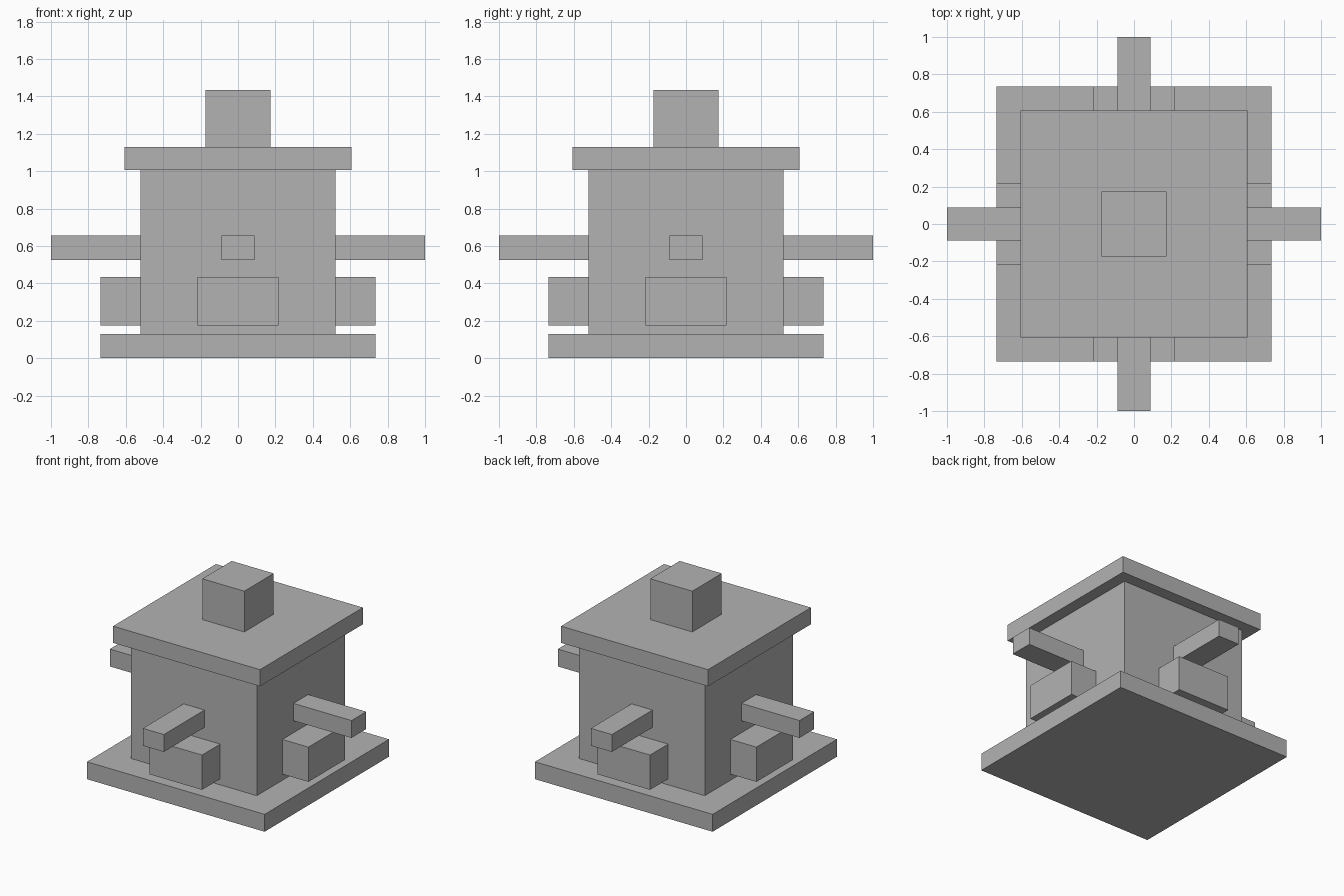
import bpy
import bmesh
from math import pi
from mathutils import Matrix, Vector

if "Cube" in bpy.data.objects:
    bpy.data.objects.remove(bpy.data.objects["Cube"])

grey = bpy.data.materials.new("plain grey")
grey.diffuse_color = (0.45, 0.45, 0.45, 1.0)
grey.use_nodes = True
grey.node_tree.nodes["Principled BSDF"].inputs["Base Color"].default_value = grey.diffuse_color


def box(name, lo, hi, turn=0.0):
    """Box between two corners, turned about the vertical axis."""
    lo, hi = Vector(lo), Vector(hi)
    bm = bmesh.new()
    place = (Matrix.Rotation(turn, 4, 'Z')
             @ Matrix.Translation((lo + hi) / 2)
             @ Matrix.Diagonal((*(hi - lo), 1.0)))
    bmesh.ops.create_cube(bm, size=1.0, matrix=place)
    mesh = bpy.data.meshes.new(name)
    bm.to_mesh(mesh)
    bm.free()
    mesh.materials.append(grey)
    obj = bpy.data.objects.new(name, mesh)
    bpy.context.collection.objects.link(obj)
    return obj


def slab(name, half, bottom, top):
    """Square block centred on the vertical axis."""
    return box(name, (-half, -half, bottom), (half, half, top))


# Central stack
slab("base_plate", 0.735, 0.0, 0.13)
slab("body", 0.52, 0.13, 1.005)
slab("roof_slab", 0.608, 1.005, 1.13)
slab("top_block", 0.174, 1.13, 1.435)

# One beam and one lower block on each of the four walls
for side, n in zip(("front", "right", "back", "left"), range(4)):
    box(side + "_beam", (-0.087, -1.0, 0.525), (0.087, -0.52, 0.655), n * pi / 2)
    box(side + "_block", (-0.217, -0.735, 0.175), (0.217, -0.52, 0.435), n * pi / 2)
